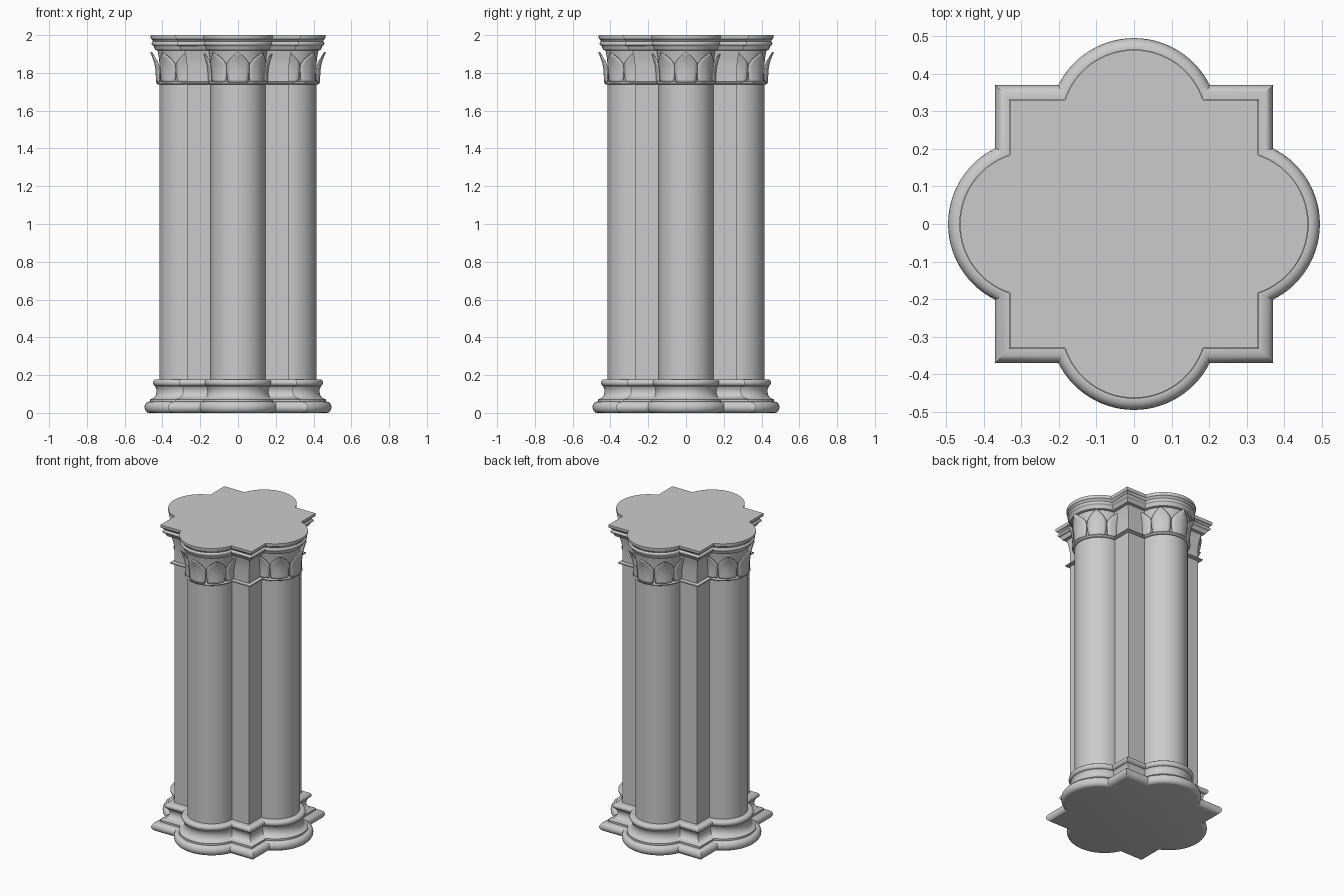
import bpy, bmesh, math
from mathutils import Matrix, Vector

cube = bpy.data.objects.get("Cube")
if cube:
    bpy.data.objects.remove(cube, do_unlink=True)

stone = bpy.data.materials.new("grey stone")
stone.use_nodes = True
COLOUR = (0.6, 0.6, 0.6, 1)
stone.diffuse_color = COLOUR
stone.node_tree.nodes["Principled BSDF"].inputs["Base Color"].default_value = COLOUR

CENTRE, RADIUS, SEGMENTS = 0.27, 0.145, 28


def outline(d):
    """Square core with a round lobe on each side, grown by d."""
    half, r = CENTRE + 1.25 * d, RADIUS + d
    a = math.acos(1.25 * d / r)
    side = [Vector((half, -half))]
    for i in range(SEGMENTS + 1):
        t = -a + 2 * a * i / SEGMENTS
        side.append(Vector((CENTRE + r * math.cos(t), r * math.sin(t))))
    return [Matrix.Rotation(q * math.pi / 2, 2) @ p for q in range(4) for p in side]


def finish(name, bm, angle=35):
    bmesh.ops.recalc_face_normals(bm, faces=bm.faces)
    mesh = bpy.data.meshes.new(name)
    bm.to_mesh(mesh)
    bm.free()
    obj = bpy.data.objects.new(name, mesh)
    bpy.context.collection.objects.link(obj)
    mesh.materials.append(stone)
    bpy.ops.object.select_all(action='DESELECT')
    obj.select_set(True)
    bpy.context.view_layer.objects.active = obj
    bpy.ops.object.shade_smooth_by_angle(angle=math.radians(angle))
    return obj


def moulding(name, profile):
    """Sweep a profile of (growth, height) round the outline."""
    bm = bmesh.new()
    rings = [[bm.verts.new((p.x, p.y, z)) for p in outline(d)] for d, z in profile]
    n = len(rings[0])
    for low, high in zip(rings, rings[1:]):
        for i in range(n):
            j = (i + 1) % n
            bm.faces.new((low[i], low[j], high[j], high[i]))
    bm.faces.new(rings[0][::-1])
    bm.faces.new(rings[-1])
    return finish(name, bm)


def roll(d, z, w, h, steps=8):
    """Half-round bead bulging w outward between z and z + h."""
    return [(d + w * math.sin(math.pi * i / steps),
             z + h / 2 - h / 2 * math.cos(math.pi * i / steps)) for i in range(steps + 1)]


# Base: plinth roll, hollow and upper roll
moulding("base", roll(0.055, 0, 0.025, 0.06)
         + [(0.05, 0.06), (0.05, 0.072), (0.034, 0.078), (0.022, 0.09), (0.016, 0.11),
            (0.018, 0.128), (0.024, 0.14)] + roll(0.02, 0.142, 0.015, 0.036))

# Shaft, neck ring, bell and cap
moulding("shaft", [(0, 0.17), (0, 1.75)])
moulding("neck_ring", roll(0.005, 1.738, 0.011, 0.016, 6))
moulding("capital_bell", [(0, 1.75), (0, 1.84), (0.004, 1.88), (0.012, 1.925)])
moulding("cap", [(0.012, 1.918), (0.024, 1.922), (0.03, 1.935), (0.032, 1.942)]
         + roll(0.034, 1.944, 0.008, 0.022, 6)
         + [(0.036, 1.968), (0.04, 1.976), (0.046, 1.98), (0.048, 1.988), (0.048, 2.0)])


# Leaves: pointed, curling outward, five round each lobe
def leaf(bm, lobe, angle):
    rows, cols = 10, 6
    place = Matrix.Rotation(lobe, 3, 'Z')
    grid = []
    for i in range(rows + 1):
        t = i / rows
        width = 0.34 + 0.05 * math.sin(math.pi * t)
        if t > 0.55:
            width *= 1 - ((t - 0.55) / 0.45) ** 1.6
        width = max(width, 0.004)
        row = []
        for j in range(cols + 1):
            s = 2 * j / cols - 1
            r = RADIUS + 0.008 + 0.032 * t ** 3 + 0.006 * (1 - abs(s))
            a = angle + s * width
            row.append(bm.verts.new(place @ Vector((CENTRE + r * math.cos(a),
                                                    r * math.sin(a), 1.75 + 0.16 * t))))
        grid.append(row)
    for low, high in zip(grid, grid[1:]):
        for j in range(cols):
            bm.faces.new((low[j], low[j + 1], high[j + 1], high[j]))


bm = bmesh.new()
for q in range(4):
    for k in range(-2, 3):
        leaf(bm, q * math.pi / 2, k * math.pi / 4)
leaves = finish("capital_leaves", bm, 30)
thick = leaves.modifiers.new("thickness", 'SOLIDIFY')
thick.thickness = 0.006
thick.offset = -1
